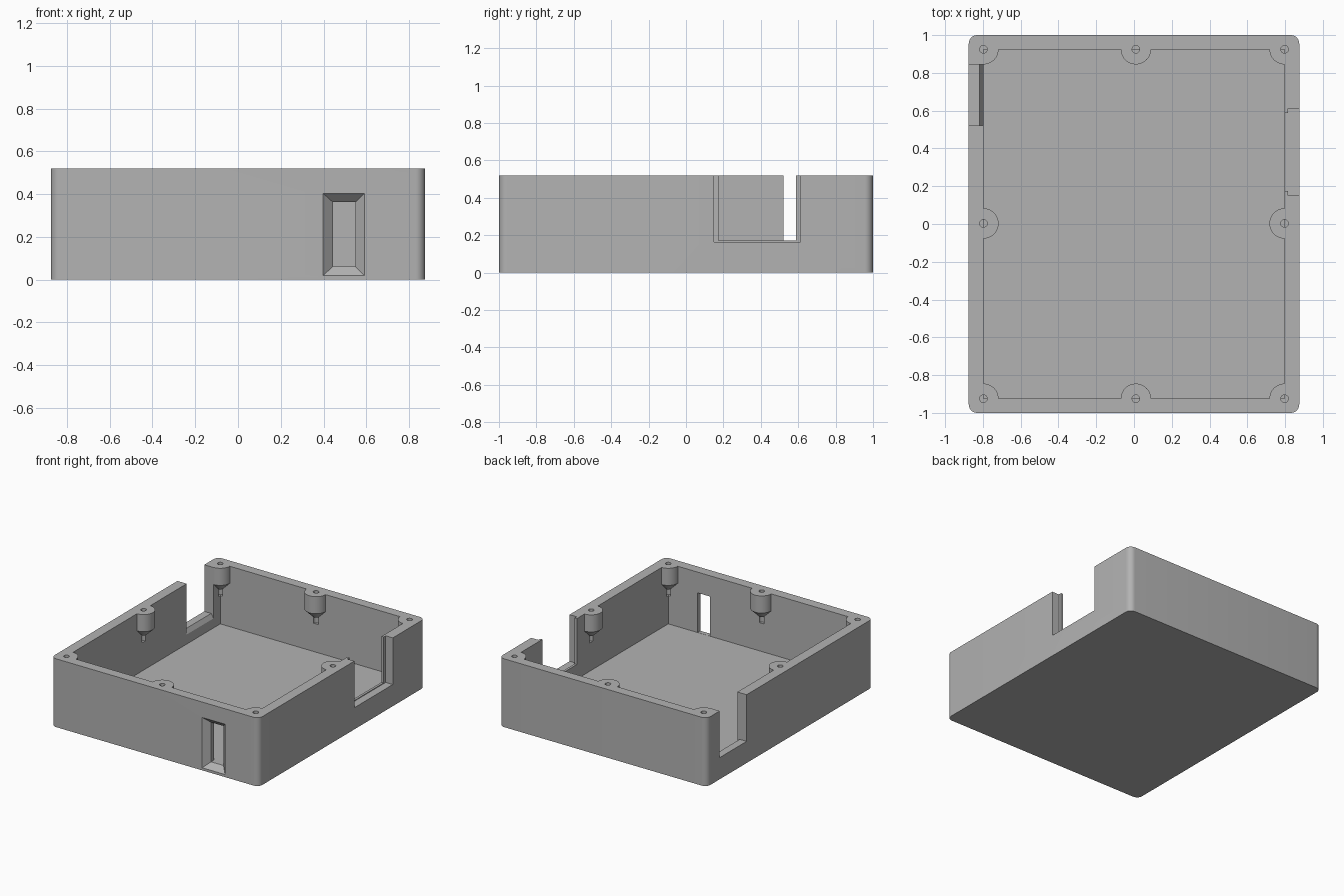
import bpy, bmesh
from math import sin, cos, pi

cube = bpy.data.objects.get("Cube")
if cube:
    bpy.data.objects.remove(cube, do_unlink=True)

HX, HY, TOP = 0.875, 1.0, 0.52      # outer half sizes and height
IX, IY, FLOOR = 0.797, 0.925, 0.06  # cavity half sizes and floor level

grey = bpy.data.materials.new("plain grey")
grey.use_nodes = True
grey.diffuse_color = (0.45, 0.45, 0.45, 1)
grey.node_tree.nodes["Principled BSDF"].inputs["Base Color"].default_value = (0.45, 0.45, 0.45, 1)


def loft(name, rings):
    """Closed solid through a stack of rings with equal point counts."""
    bm = bmesh.new()
    loops = [[bm.verts.new(p) for p in ring] for ring in rings]
    n = len(loops[0])
    for a, b in zip(loops, loops[1:]):
        for i in range(n):
            j = (i + 1) % n
            bm.faces.new((a[i], a[j], b[j], b[i]))
    bm.faces.new(loops[0])
    bm.faces.new(loops[-1])
    bmesh.ops.recalc_face_normals(bm, faces=bm.faces)
    mesh = bpy.data.meshes.new(name)
    bm.to_mesh(mesh)
    bm.free()
    mesh.materials.append(grey)
    obj = bpy.data.objects.new(name, mesh)
    bpy.context.collection.objects.link(obj)
    return obj


def rect_xy(x0, x1, y0, y1, z):
    return [(x0, y0, z), (x1, y0, z), (x1, y1, z), (x0, y1, z)]


def rect_xz(x0, x1, z0, z1, y):
    return [(x0, y, z0), (x1, y, z0), (x1, y, z1), (x0, y, z1)]


def box(name, x0, x1, y0, y1, z0, z1):
    return loft(name, [rect_xy(x0, x1, y0, y1, z) for z in (z0, z1)])


def lathe(name, x, y, profile, n):
    return loft(name, [[(x + r * cos(2 * pi * i / n), y + r * sin(2 * pi * i / n), z)
                        for i in range(n)] for r, z in profile])


def rounded(z, r=0.045, steps=8):
    pts = []
    for k, (sx, sy) in enumerate(((1, 1), (-1, 1), (-1, -1), (1, -1))):
        for i in range(steps + 1):
            a = (k + i / steps) * pi / 2
            pts.append((sx * (HX - r) + r * cos(a), sy * (HY - r) + r * sin(a), z))
    return pts


def subtract(target, cutter):
    cutter.hide_render = True
    mod = target.modifiers.new("cut", 'BOOLEAN')
    mod.operation, mod.solver, mod.object = 'DIFFERENCE', 'EXACT', cutter
    bpy.context.view_layer.objects.active = target
    bpy.ops.object.modifier_apply(modifier=mod.name)
    bpy.data.objects.remove(cutter, do_unlink=True)


# Outer block with rounded upright corners
case = loft("enclosure_base", [rounded(0), rounded(TOP)])

# Cavity, leaving screw bosses with conical undersides on the walls
spots = [(sx * IX, sy * IY) for sx in (-1, 1) for sy in (-1, 1)]
spots += [(-IX, 0.003), (IX, 0.003), (0.01, IY), (0.01, -IY)]
cavity = box("cavity", -IX, IX, -IY, IY, FLOOR, 0.7)
for x, y in spots:
    subtract(cavity, lathe("boss", x, y, [(0.018, 0.33), (0.08, 0.39), (0.08, 0.8)], 48))
subtract(case, cavity)

# Screw holes, running on into the wall below each boss
for x, y in spots:
    subtract(case, lathe("screw_hole", x, y, [(0.02, 0.275), (0.02, 0.6)], 24))

# Stepped notch in the left wall: wide outside, narrow inside
subtract(case, box("outer_notch", 0.815, 0.95, 0.15, 0.612, 0.165, 0.7))
subtract(case, box("inner_notch", 0.75, 0.85, 0.175, 0.588, 0.171, 0.7))

# Notch in the right wall with a sloped inner lip
lip = [(-0.95, 0.165), (-0.817, 0.165), (-0.78, 0.105), (-0.78, 0.7), (-0.95, 0.7)]
subtract(case, loft("side_notch", [[(x, y, z) for x, z in lip] for y in (0.521, 0.844)]))

# Front window: bevelled surround, then a straight opening
subtract(case, loft("window", [
    rect_xz(0.376, 0.612, -0.001, 0.423, -1.021),
    rect_xz(0.444, 0.549, 0.061, 0.362, -0.958),
    rect_xz(0.444, 0.549, 0.061, 0.362, -0.9)]))

# Smooth the round parts, keep the edges sharp
bpy.ops.object.select_all(action='DESELECT')
case.select_set(True)
bpy.context.view_layer.objects.active = case
bpy.ops.object.shade_smooth_by_angle(angle=pi / 6)
